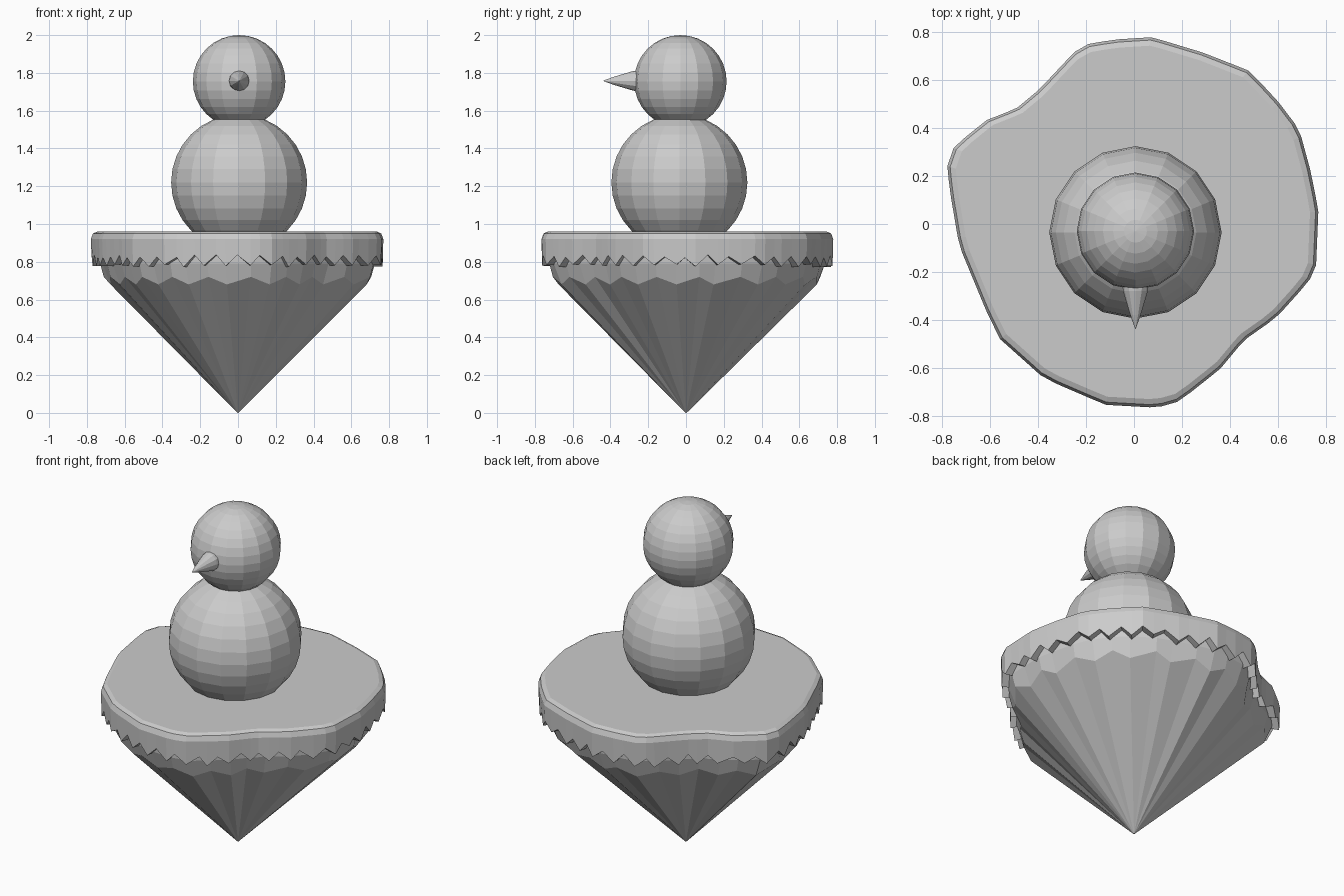
import bpy, bmesh, math, random

if "Cube" in bpy.data.objects:
    bpy.data.objects.remove(bpy.data.objects["Cube"])

random.seed(4)

# island outline seen from above
OUTLINE = [(.77, .06), (.735, .23), (.69, .395), (.595, .52), (.48, .64), (.29, .715),
           (.075, .78), (-.083, .77), (-.2, .75), (-.25, .717), (-.395, .5625),
           (-.49, .483), (-.617, .433), (-.75, .325), (-.78, .25), (-.77, .145),
           (-.73, -.09), (-.617, -.3625), (-.56, -.48), (-.375, -.645), (-.12, -.755),
           (.095, -.767), (.19, -.74), (.36, -.605), (.46, -.485), (.595, -.39),
           (.73, -.24), (.76, -.18)]


def outline_point(angle):
    """Point where a ray from the centre crosses the outline."""
    c, s = math.cos(angle), math.sin(angle)
    for (ax, ay), (bx, by) in zip(OUTLINE, OUTLINE[1:] + OUTLINE[:1]):
        da, db = c * ay - s * ax, c * by - s * bx
        if da <= 0 <= db and c * (ax + bx) + s * (ay + by) > 0:
            t = -da / (db - da)
            return ax + t * (bx - ax), ay + t * (by - ay)
    return .77 * c, .77 * s


def loft(name, rings):
    """Skin a list of equal-length rings and cap both ends."""
    bm = bmesh.new()
    vr = [[bm.verts.new(p) for p in ring] for ring in rings]
    n = len(vr[0])
    for a, b in zip(vr, vr[1:]):
        for i in range(n):
            j = (i + 1) % n
            bm.faces.new((a[i], a[j], b[j], b[i]))
    bm.faces.new(vr[0])
    bm.faces.new(vr[-1])
    bmesh.ops.remove_doubles(bm, verts=bm.verts, dist=1e-5)
    bmesh.ops.recalc_face_normals(bm, faces=bm.faces)
    mesh = bpy.data.meshes.new(name)
    bm.to_mesh(mesh)
    bm.free()
    obj = bpy.data.objects.new(name, mesh)
    bpy.context.collection.objects.link(obj)
    return obj


def ring(points, scale, heights):
    return [(x * scale, y * scale, z) for (x, y), z in zip(points, heights)]


# snow cap with a jagged hanging edge
N = 80
pts = [outline_point(math.tau * (i + random.uniform(-.2, .2)) / N) for i in range(N)]
teeth = [(.775 if i % 2 else .825) + random.uniform(-.004, .012) for i in range(N)]
loft("snow_cap", [
    ring(pts, .955, [.96] * N),
    ring(pts, .985, [.95] * N),
    ring(pts, 1.0, [.92] * N),
    ring(pts, .995, teeth),
    ring(pts, .93, teeth),
    ring(pts, .92, [.86] * N),
])

# faceted rock tapering to a point
M = 40
rock_pts = [outline_point(math.tau * (i + .5 + random.uniform(-.15, .15)) / M) for i in range(M)]
loft("rock", [
    ring(rock_pts, .95, [.87] * M),
    ring(rock_pts, .945, [.79] * M),
    [(x * k, y * k, z) for (x, y), (k, z) in
     zip(rock_pts, [(.92, .72), (.89, .68)] * (M // 2))],
    ring(rock_pts, .004, [0.0] * M),
])


# snow figure
def ball(name, radius, location):
    bpy.ops.mesh.primitive_uv_sphere_add(segments=16, ring_count=16,
                                         radius=radius, location=location)
    bpy.context.object.name = name


ball("body", .36, (.006, -.035, 1.22))
ball("head", .245, (.006, -.03, 1.755))

# slightly curved nose
profile = [(-.22, .058), (-.28, .052), (-.38, .022), (-.438, .001)]
loft("nose", [[(.006 + r * math.cos(math.tau * i / 12), y,
                1.758 + r * math.sin(math.tau * i / 12)) for i in range(12)]
              for y, r in profile])
